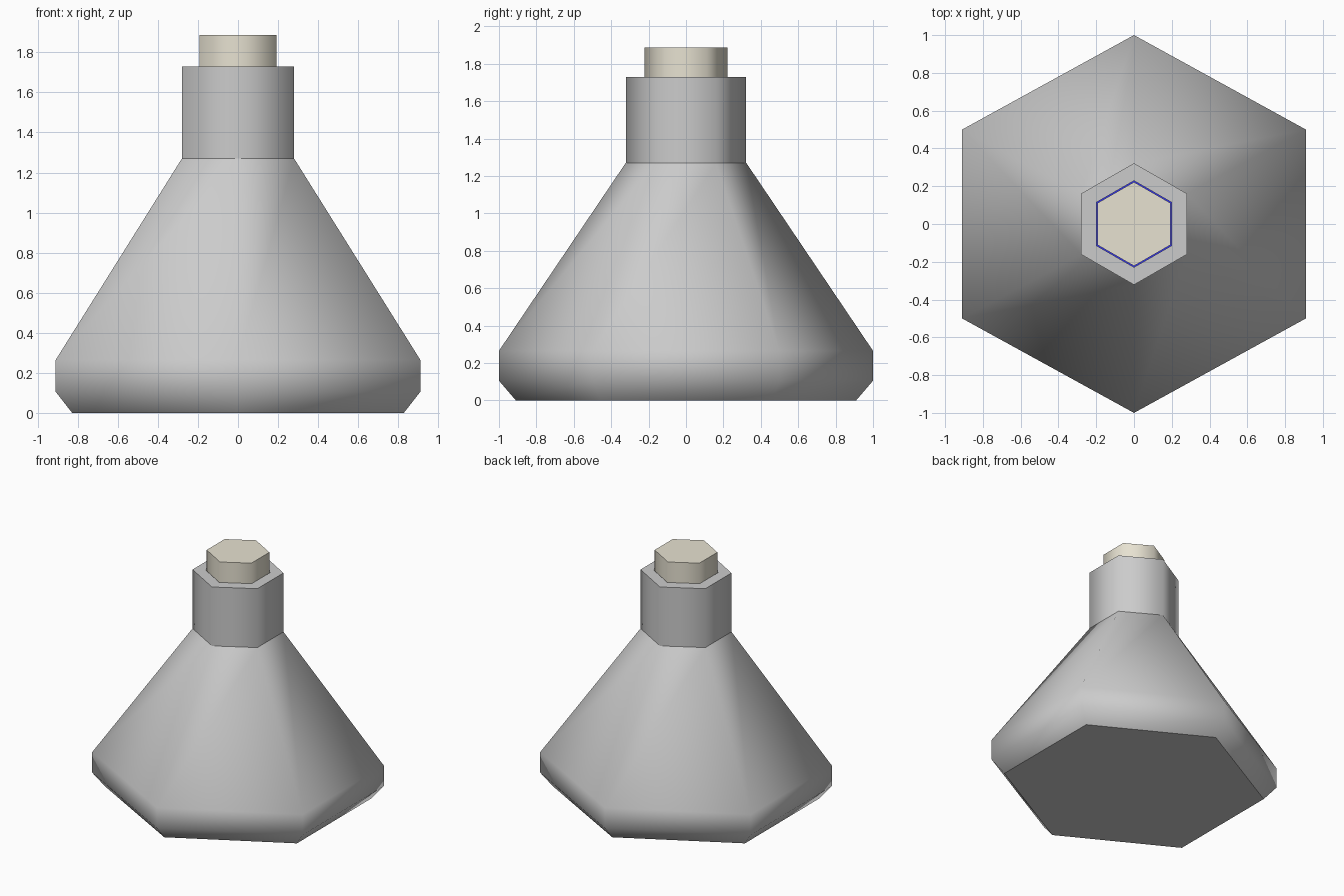
import bpy, bmesh, math

if "Cube" in bpy.data.objects:
    bpy.data.objects.remove(bpy.data.objects["Cube"])


def material(name, color):
    m = bpy.data.materials.new(name)
    m.diffuse_color = color
    m.use_nodes = True
    m.node_tree.nodes["Principled BSDF"].inputs["Base Color"].default_value = m.diffuse_color
    return m


def hex_loft(name, rings, sharp=(), caps=True, mat=None):
    """Loft hexagons with corners on the y axis. Ring = (half width x, half depth y, z)."""
    bm = bmesh.new()
    loops = []
    for rx, ry, z in rings:
        loop = []
        for i in range(6):
            a = math.radians(90 + 60 * i)
            loop.append(bm.verts.new((math.cos(a) / math.cos(math.pi / 6) * rx, math.sin(a) * ry, z)))
        loops.append(loop)
    pairs = list(zip(loops, loops[1:]))
    if not caps:
        pairs.append((loops[-1], loops[0]))
    for a, b in pairs:
        for i in range(6):
            j = (i + 1) % 6
            bm.faces.new((a[i], a[j], b[j], b[i]))
    if caps:
        bm.faces.new(loops[0][::-1])
        bm.faces.new(loops[-1])
    bmesh.ops.recalc_face_normals(bm, faces=bm.faces)
    for f in bm.faces:
        f.smooth = True
    for r in sharp:
        for i in range(6):
            bm.edges.get((loops[r][i], loops[r][(i + 1) % 6])).smooth = False
    me = bpy.data.meshes.new(name)
    bm.to_mesh(me)
    bm.free()
    ob = bpy.data.objects.new(name, me)
    bpy.context.collection.objects.link(ob)
    if mat:
        me.materials.append(mat)
    return ob


# hollow bottle: outer profile up to the rim, then back down inside to the floor
bottle = hex_loft("bottle", [
    (0.828, 0.91, 0), (0.91, 1.0, 0.105), (0.91, 1.0, 0.265),
    (0.28, 0.322, 1.27), (0.28, 0.322, 1.73),
    (0.199, 0.229, 1.73), (0.199, 0.229, 1.25),
    (0.82, 0.90, 0.25), (0.82, 0.90, 0.12), (0.76, 0.84, 0.06),
    (0.001, 0.001, 0.06), (0.001, 0.001, 0)],
    sharp=(0, 3, 4, 5, 6, 9, 10, 11), caps=False)

# blue liquid inside the bottle
hex_loft("liquid", [
    (0.75, 0.83, 0.07), (0.81, 0.89, 0.13), (0.81, 0.89, 0.25), (0.49, 0.55, 0.75)],
    sharp=(0, 3), mat=material("liquid_blue", (0.03, 0.03, 0.8, 1)))

# stopper in the neck
hex_loft("cork", [(0.193, 0.222, 1.5), (0.193, 0.222, 1.887)],
         sharp=(0, 1), mat=material("cork_tan", (0.8, 0.76, 0.64, 1)))
